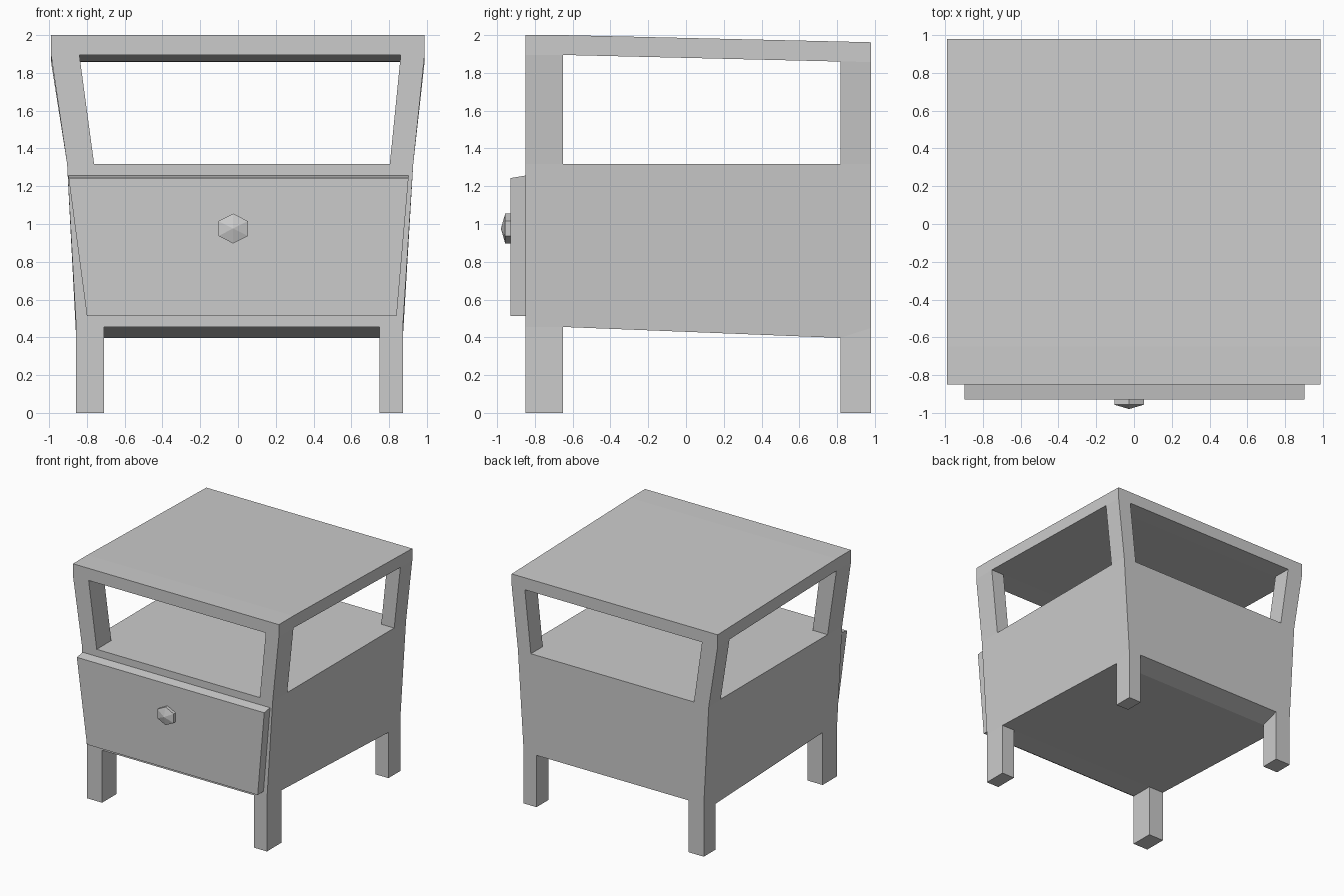
import bpy, bmesh, math

if "Cube" in bpy.data.objects:
    bpy.data.objects.remove(bpy.data.objects["Cube"])


def finish(bm, name):
    bmesh.ops.recalc_face_normals(bm, faces=bm.faces)
    mesh = bpy.data.meshes.new(name)
    bm.to_mesh(mesh)
    bm.free()
    obj = bpy.data.objects.new(name, mesh)
    bpy.context.collection.objects.link(obj)
    return obj


# Cabinet frame: a warped 3 x 3 x 4 lattice of cells, keeping only the filled ones
leg_x = (-0.857, -0.71, 0.75, 0.873)
top_x = (-0.99, -0.84, 0.862, 0.988)
level_x = [leg_x, leg_x, (-0.905, -0.762, 0.804, 0.928), top_x, top_x]
ys = (-0.85, -0.65, 0.817, 0.98)
level_z = [
    (0, 0, 0, 0),
    (0.455, 0.455, 0.397, 0.45),
    (1.318, 1.318, 1.318, 1.318),
    (1.895, 1.895, 1.86, 1.858),
    (2.0, 2.0, 1.966, 1.962),
]


def filled(c):
    i, j, k = c
    if not (0 <= i < 3 and 0 <= j < 3 and 0 <= k < 4):
        return False
    return k in (1, 3) or (i != 1 and j != 1)   # body and top are full, legs and posts are corners


bm = bmesh.new()
verts = {}


def corner(p):
    if p not in verts:
        i, j, k = p
        verts[p] = bm.verts.new((level_x[k][i], ys[j], level_z[k][j]))
    return verts[p]


for cell in [(i, j, k) for i in range(3) for j in range(3) for k in range(4)]:
    if not filled(cell):
        continue
    for axis in range(3):
        for side in (0, 1):
            near = list(cell)
            near[axis] += 2 * side - 1
            if filled(near):
                continue
            quad = []
            for a, b in ((0, 0), (1, 0), (1, 1), (0, 1)):
                p = list(cell)
                p[axis] += side
                p[(axis + 1) % 3] += a
                p[(axis + 2) % 3] += b
                quad.append(corner(tuple(p)))
            bm.faces.new(quad)
finish(bm, "cabinet_frame")

# Drawer front: tapered panel with a slightly sloping top edge
bm = bmesh.new()
rings = []
for y, top in ((-0.93, 1.243), (-0.84, 1.258)):
    rings.append([bm.verts.new((x, y, z)) for x, z in
                  ((-0.8, 0.512), (0.84, 0.512), (0.903, top), (-0.897, top))])
for ring in rings:
    bm.faces.new(ring)
for n in range(4):
    m = (n + 1) % 4
    bm.faces.new((rings[0][n], rings[0][m], rings[1][m], rings[1][n]))
finish(bm, "drawer_front")

# Knob: hexagonal stub with a shallow pointed face
bm = bmesh.new()
rings = [[bm.verts.new((-0.026 + 0.09 * math.sin(n * math.pi / 3), y,
                        0.976 + 0.079 * math.cos(n * math.pi / 3))) for n in range(6)]
         for y in (-0.92, -0.957)]
tip = bm.verts.new((-0.026, -0.98, 0.976))
bm.faces.new(rings[0])
for n in range(6):
    m = (n + 1) % 6
    bm.faces.new((rings[0][n], rings[0][m], rings[1][m], rings[1][n]))
    bm.faces.new((rings[1][n], rings[1][m], tip))
finish(bm, "drawer_knob")
